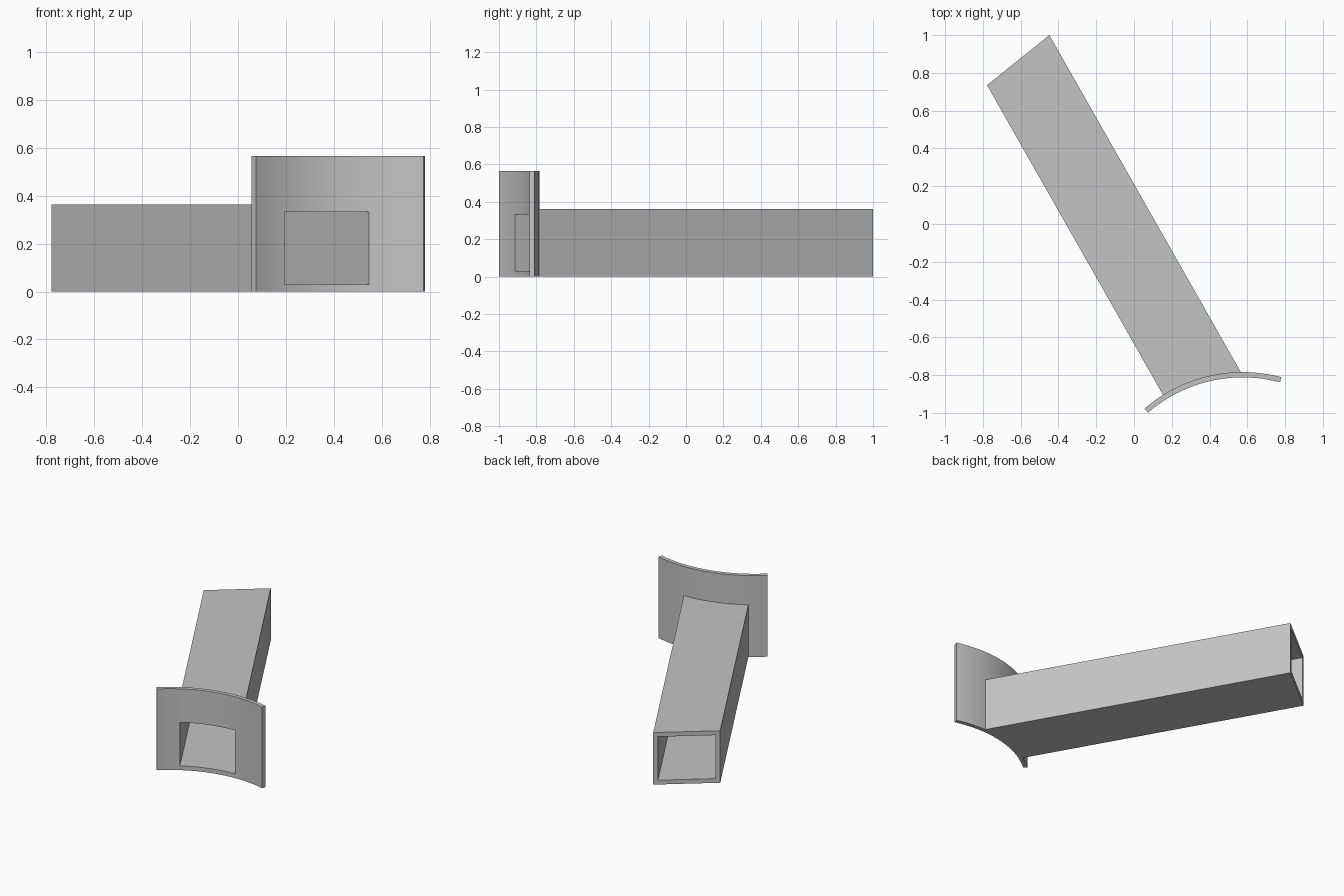
import bpy, bmesh, math
from mathutils import Vector

if "Cube" in bpy.data.objects:
    bpy.data.objects.remove(bpy.data.objects["Cube"], do_unlink=True)

WALL = 0.03
DUCT_H = 0.362
FLANGE_H = 0.565
CENTRE = Vector((0.575, -1.577))            # axis of the curved flange
R_IN, R_OUT = 0.765, 0.793
R_MID = (R_IN + R_OUT) / 2
TILT = math.radians(29.6)
AXIS = Vector((math.sin(TILT), -math.cos(TILT)))   # along the duct, towards the flange
SIDE = Vector((math.cos(TILT), math.sin(TILT)))    # across the duct

grey = bpy.data.materials.new("plain grey")
grey.use_nodes = True
grey.diffuse_color = (0.55, 0.55, 0.55, 1)
grey.node_tree.nodes["Principled BSDF"].inputs["Base Color"].default_value = grey.diffuse_color


def prism(name, plan, z0, z1):
    """Extrude a plan outline from z0 to z1."""
    bm = bmesh.new()
    base = bm.faces.new([bm.verts.new((p.x, p.y, z0)) for p in plan])
    top = bmesh.ops.extrude_face_region(bm, geom=[base])["geom"]
    verts = [v for v in top if isinstance(v, bmesh.types.BMVert)]
    bmesh.ops.translate(bm, vec=(0, 0, z1 - z0), verts=verts)
    bmesh.ops.recalc_face_normals(bm, faces=bm.faces)
    mesh = bpy.data.meshes.new(name)
    bm.to_mesh(mesh)
    bm.free()
    mesh.materials.append(grey)
    obj = bpy.data.objects.new(name, mesh)
    bpy.context.collection.objects.link(obj)
    return obj


def arc(radius, a0, a1, n):
    angles = [a0 + (a1 - a0) * i / n for i in range(n + 1)]
    return [CENTRE + radius * Vector((math.cos(a), math.sin(a))) for a in angles]


def hit_angle(point):
    """Angle where a line along the duct meets the middle of the flange."""
    rel = point - CENTRE
    b = rel.dot(AXIS)
    t = -b - math.sqrt(b * b - rel.length_squared + R_MID ** 2)
    hit = rel + t * AXIS
    return math.atan2(hit.y, hit.x)


# Curved flange plate
a_right, a_left = math.radians(75), math.radians(130.9)
flange = prism("curved_flange",
               arc(R_OUT, a_right, a_left, 24) + arc(R_IN, a_left, a_right, 24),
               0, FLANGE_H)

# Duct with a slanted far end and a near end following the flange
far_left, far_right = Vector((-0.778, 0.735)), Vector((-0.448, 1.0))
duct = prism("square_duct",
             [far_right, far_left] + arc(R_MID, hit_angle(far_left), hit_angle(far_right), 16),
             0, DUCT_H)

# Channel running through both parts
in_left, in_right = far_left + SIDE * WALL, far_right - SIDE * WALL
channel = prism("channel_cutter",
                [in_left - AXIS * 0.3, in_left + AXIS * 2.4,
                 in_right + AXIS * 2.4, in_right - AXIS * 0.3],
                WALL, DUCT_H - WALL)
channel.hide_render = True

for part in (flange, duct):
    cut = part.modifiers.new("channel", 'BOOLEAN')
    cut.operation = 'DIFFERENCE'
    cut.solver = 'EXACT'
    cut.object = channel
    bpy.ops.object.select_all(action='DESELECT')
    part.select_set(True)
    bpy.context.view_layer.objects.active = part
    bpy.ops.object.modifier_apply(modifier=cut.name)
    bpy.ops.object.shade_smooth_by_angle(angle=math.radians(20))

bpy.data.objects.remove(channel, do_unlink=True)
